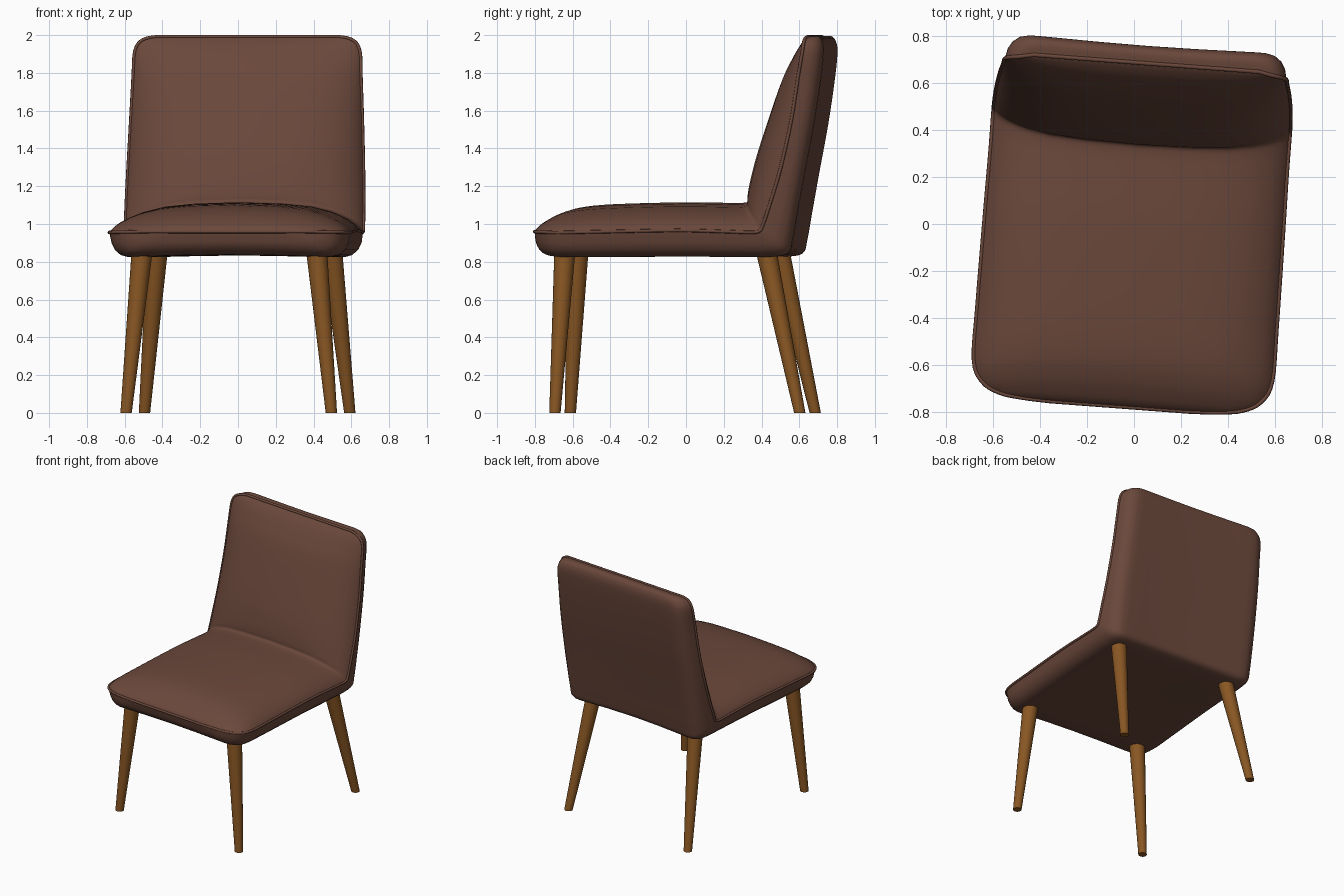
import bpy, bmesh, math
from mathutils import Vector

if "Cube" in bpy.data.objects:
    bpy.data.objects.remove(bpy.data.objects["Cube"])

TURN = math.radians(-4.3)  # the whole chair is turned slightly


def material(name, rgb):
    m = bpy.data.materials.new(name)
    m.diffuse_color = (*rgb, 1)
    m.use_nodes = True
    m.node_tree.nodes["Principled BSDF"].inputs["Base Color"].default_value = m.diffuse_color
    return m


leather = material("brown leather", (0.145, 0.064, 0.044))
wood = material("oak wood", (0.25, 0.095, 0.017))


def add_object(name, data, mat):
    ob = bpy.data.objects.new(name, data)
    bpy.context.collection.objects.link(ob)
    data.materials.append(mat)
    ob.rotation_euler.z = TURN
    return ob


# Stations along the L-shaped side profile:
# seam y, seam z, half width, cushion y, cushion z, shell y, shell z
stations = [
    (-.778, .960, .300, -.778, .960, -.778, .960),
    (-.772, .960, .420, -.765, .985, -.772, .930),
    (-.757, .958, .520, -.730, 1.015, -.755, .880),
    (-.715, .957, .595, -.660, 1.055, -.710, .840),
    (-.625, .955, .636, -.560, 1.087, -.620, .826),
    (-.400, .959, .638, -.380, 1.105, -.400, .825),
    (.000, .966, .635, .000, 1.115, .000, .828),
    (.250, .960, .632, .220, 1.112, .300, .825),
    (.380, .956, .632, .300, 1.112, .480, .826),
    (.435, .962, .632, .335, 1.122, .580, .845),
    (.457, 1.00, .632, .338, 1.155, .605, .920),
    (.500, 1.13, .630, .348, 1.220, .630, 1.06),
    (.550, 1.30, .625, .380, 1.350, .668, 1.27),
    (.605, 1.55, .615, .445, 1.550, .715, 1.52),
    (.640, 1.78, .605, .525, 1.770, .750, 1.75),
    (.660, 1.90, .600, .585, 1.880, .766, 1.90),
    (.667, 1.955, .580, .625, 1.940, .760, 1.965),
    (.673, 1.982, .540, .660, 1.975, .735, 1.995),
    (.685, 1.992, .480, .685, 1.992, .685, 1.992),
]

# Cross-section: distance in from the side, cushion height, shell depth
section = [(0, 0, 0), (.012, .12, .45), (.03, .25, .72), (.06, .40, .92), (.10, .54, 1),
           (.15, .68, 1), (.25, .85, .98), (.40, .95, .95), (.63, 1, .93)]
section = ([(-1 + i / .63, c, s) for i, c, s in section]
           + [(1 - i / .63, c, s) for i, c, s in section[-2::-1]])


def smooth_path(pts, steps):
    out = []
    for i in range(len(pts) - 1):
        quad = [pts[max(i - 1, 0)], pts[i], pts[i + 1], pts[min(i + 2, len(pts) - 1)]]
        for k in range(steps):
            t = k / steps
            out.append(tuple(
                b + .5 * t * (c - a + t * (2 * a - 5 * b + 4 * c - d + t * (3 * (b - c) + d - a)))
                for a, b, c, d in zip(*quad)))
    return out + [pts[-1]]


rows = smooth_path(stations, 4)


def padded_surface(name, iy, column, flip):
    """Skin one side of the upholstery, bulging from the seam."""
    bm = bmesh.new()
    grid = []
    for r in rows:
        line = []
        for s in section:
            f = s[column]
            line.append(bm.verts.new((r[2] * s[0], r[0] + (r[iy] - r[0]) * f,
                                      r[1] + (r[iy + 1] - r[1]) * f)))
        grid.append(line)
    for a, b in zip(grid, grid[1:]):
        for j in range(len(a) - 1):
            quad = [a[j], a[j + 1], b[j + 1], b[j]]
            bm.faces.new(quad[::-1] if flip else quad)
    for f in bm.faces:
        f.smooth = True
    me = bpy.data.meshes.new(name)
    bm.to_mesh(me)
    bm.free()
    return add_object(name, me, leather)


padded_surface("seat_and_back_cushion", 3, 1, False)
padded_surface("seat_and_back_shell", 5, 2, True)

# Piping around the seam
loop = [(r[2], r[0], r[1]) for r in rows] + [(-r[2], r[0], r[1]) for r in reversed(rows)]
cu = bpy.data.curves.new("seam_piping", 'CURVE')
cu.dimensions = '3D'
cu.bevel_depth = .009
cu.bevel_resolution = 2
sp = cu.splines.new('POLY')
sp.points.add(len(loop) - 1)
for p, co in zip(sp.points, loop):
    p.co = (*co, 1)
sp.use_cyclic_u = True
sp.use_smooth = True
add_object("seam_piping", cu, leather)


def leg(name, foot, top, r_foot=.03, r_top=.056, n=24):
    """Tapered round leg between two points."""
    bm = bmesh.new()
    rings = []
    for c, r in ((foot, r_foot), (top, r_top)):
        rings.append([bm.verts.new(Vector(c) + Vector((r * math.cos(2 * math.pi * k / n),
                                                       r * math.sin(2 * math.pi * k / n), 0)))
                      for k in range(n)])
    for k in range(n):
        j = (k + 1) % n
        f = bm.faces.new((rings[0][k], rings[0][j], rings[1][j], rings[1][k]))
        f.smooth = True
    bm.faces.new(rings[0][::-1]).smooth = False
    bm.faces.new(rings[1]).smooth = False
    for e in bm.edges:
        if any(len(f.verts) > 4 for f in e.link_faces):
            e.smooth = False
    me = bpy.data.meshes.new(name)
    bm.to_mesh(me)
    bm.free()
    add_object(name, me, wood)


# Splayed legs
for side, x in (("left", -1), ("right", 1)):
    leg("front_leg_" + side, (x * .545, -.655, 0), (x * .463, -.608, .86))
    leg("back_leg_" + side, (x * .545, .645, 0), (x * .463, .46, .86))
